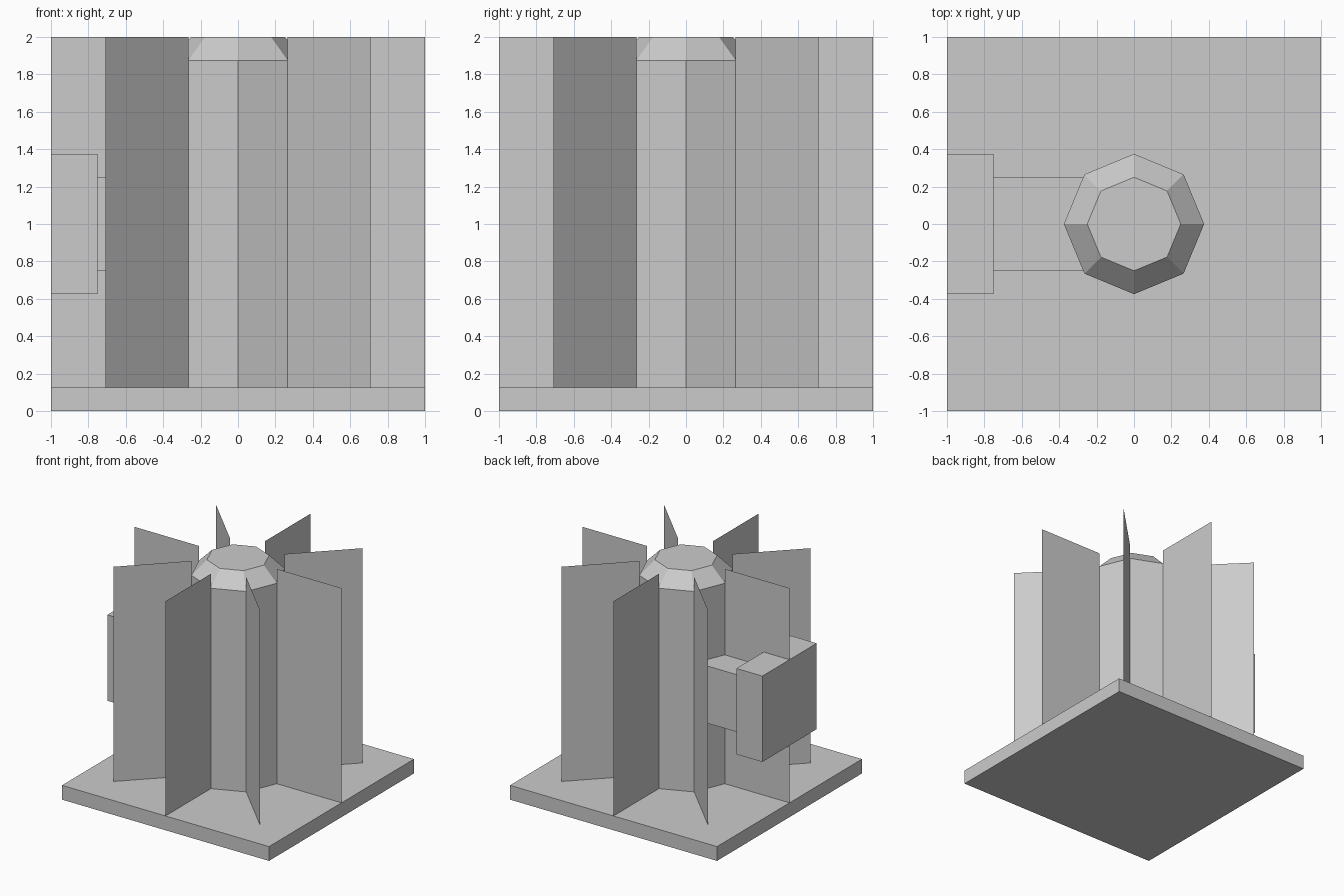
import bpy, bmesh
from math import sin, cos, pi

if "Cube" in bpy.data.objects:
    bpy.data.objects.remove(bpy.data.objects["Cube"])

SIDES = 8
R_COL, R_CAP, R_FIN = 0.375, 0.25, 1.0
Z_BASE, Z_SHOULDER, Z_TOP = 0.125, 1.875, 2.0


def finish(name, bm):
    mesh = bpy.data.meshes.new(name)
    bm.to_mesh(mesh)
    bm.free()
    obj = bpy.data.objects.new(name, mesh)
    bpy.context.collection.objects.link(obj)
    return obj


def box(name, lo, hi):
    bm = bmesh.new()
    bmesh.ops.create_cube(bm, size=1)
    for v in bm.verts:
        v.co = [(a + b) / 2 + c * (b - a) for a, b, c in zip(lo, hi, v.co)]
    return finish(name, bm)


def polar(r, i, z):
    a = 2 * pi * i / SIDES
    return (r * cos(a), r * sin(a), z)


# Square base plate
box("base_plate", (-1, -1, 0), (1, 1, Z_BASE))

# Octagonal column with a chamfered top
bm = bmesh.new()
rings = [[bm.verts.new(polar(r, i, z)) for i in range(SIDES)]
         for r, z in ((R_COL, Z_BASE), (R_COL, Z_SHOULDER), (R_CAP, Z_TOP))]
for low, high in zip(rings, rings[1:]):
    for i in range(SIDES):
        j = (i + 1) % SIDES
        bm.faces.new((low[i], low[j], high[j], high[i]))
bm.faces.new(rings[-1])
bm.faces.new(rings[0][::-1])
finish("column", bm)

# Paper-thin cooling fins, one on each column corner
for i in range(SIDES):
    bm = bmesh.new()
    corners = ((R_COL, Z_BASE), (R_FIN, Z_BASE), (R_FIN, Z_TOP), (R_COL, Z_TOP))
    bm.faces.new([bm.verts.new(polar(r, i, z)) for r, z in corners])
    finish(f"fin_{i + 1}", bm)

# Side connector: square duct and end block
box("side_duct", (-0.75, -0.25, 0.75), (-0.25, 0.25, 1.25))
box("connector_block", (-1, -0.375, 0.625), (-0.75, 0.375, 1.375))
